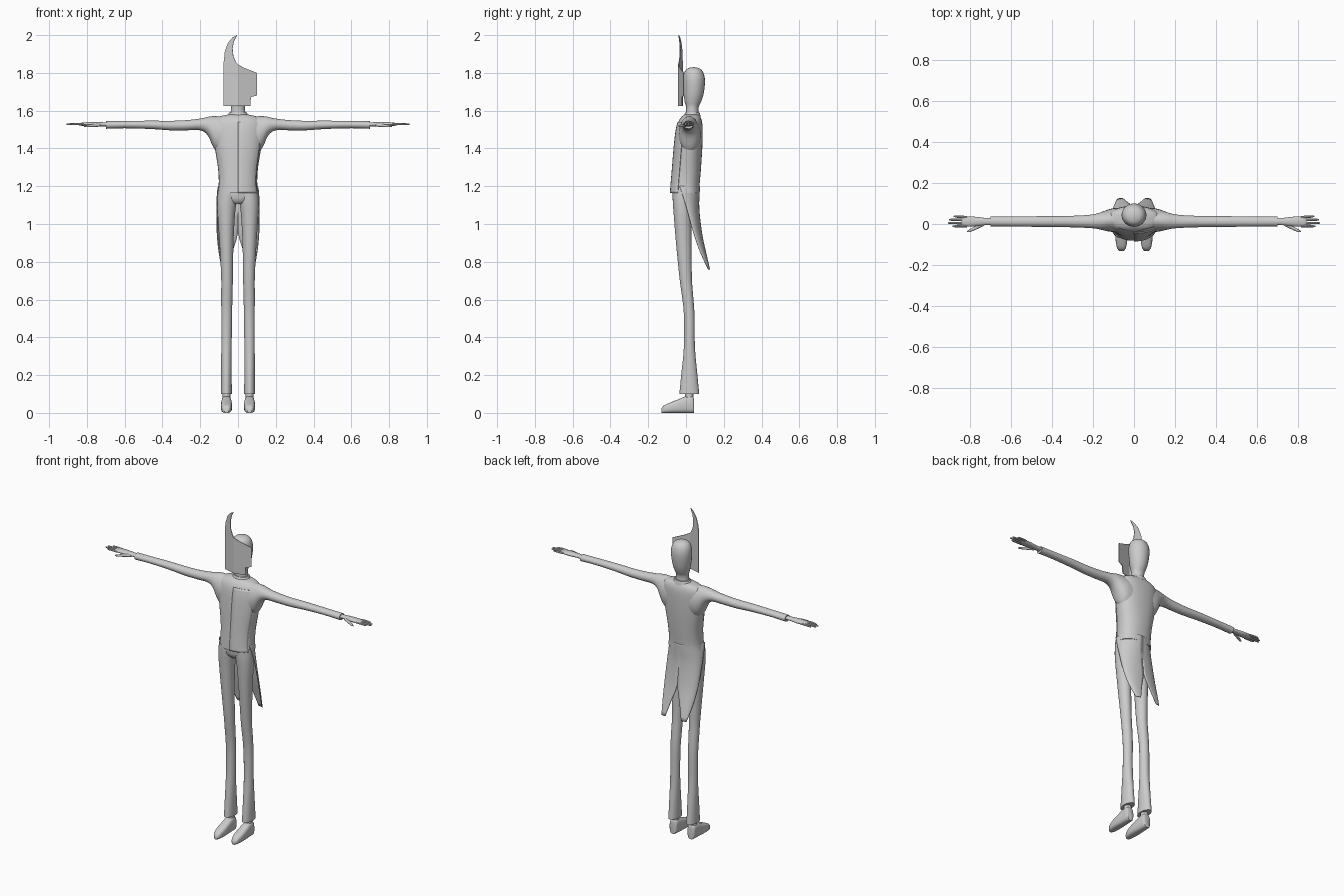
import bpy, bmesh, math

GREY = bpy.data.materials.new("plain_grey")
GREY.diffuse_color = (0.6, 0.6, 0.6, 1)


def finish(name, bm, mirror=False, thick=0.0, smooth=True):
    bmesh.ops.recalc_face_normals(bm, faces=bm.faces)
    me = bpy.data.meshes.new(name)
    bm.to_mesh(me)
    bm.free()
    me.materials.append(GREY)
    ob = bpy.data.objects.new(name, me)
    bpy.context.collection.objects.link(ob)
    if smooth:
        bpy.ops.object.select_all(action='DESELECT')
        ob.select_set(True)
        bpy.context.view_layer.objects.active = ob
        bpy.ops.object.shade_smooth_by_angle(angle=math.radians(42))
    if thick:
        mod = ob.modifiers.new("thickness", 'SOLIDIFY')
        mod.thickness = thick
        mod.offset = 0
    if mirror:
        ob.modifiers.new("mirror", 'MIRROR')
    return ob


def refine(rows, steps=3):
    """Smoothly interpolate stations with a Catmull-Rom curve."""
    out = []
    for i in range(len(rows) - 1):
        p0, p1, p2 = rows[max(i - 1, 0)], rows[i], rows[i + 1]
        p3 = rows[min(i + 2, len(rows) - 1)]
        for k in range(steps):
            t = k / steps
            row = []
            for a, b, c, d in zip(p0, p1, p2, p3):
                v = b + 0.5 * t * (c - a + t * (2*a - 5*b + 4*c - d + t * (3*(b - c) + d - a)))
                row.append(v)
            out.append(row)
    return out + [list(rows[-1])]


def grid(bm, rows, closed):
    vs = [[bm.verts.new(p) for p in r] for r in rows]
    n = len(vs[0])
    for a, b in zip(vs, vs[1:]):
        for j in range(n if closed else n - 1):
            k = (j + 1) % n
            bm.faces.new((a[j], a[k], b[k], b[j]))
    return vs


def power(v, e):
    return math.copysign(abs(v) ** e, v)


def loft(name, rows, axis='z', e=1.0, n=24, mirror=False, steps=3):
    """Stations are (position, centre_a, radius_a, centre_b, radius_b)."""
    rings = []
    for t, a, ra, b, rb in refine(rows, steps):
        ring = []
        for i in range(n):
            w = math.tau * i / n
            p, q = a + ra * power(math.cos(w), e), b + rb * power(math.sin(w), e)
            ring.append({'z': (p, q, t), 'x': (t, p, q), 'y': (p, t, q)}[axis])
        rings.append(ring)
    bm = bmesh.new()
    vs = grid(bm, rings, True)
    bm.faces.new(vs[0])
    bm.faces.new(vs[-1])
    return finish(name, bm, mirror)


# Jacket body
body = [(1.165, 0, .108, -.005, .076), (1.21, 0, .102, -.003, .075),
        (1.29, 0, .105, .004, .075), (1.40, 0, .122, .012, .074),
        (1.49, 0, .132, .018, .070), (1.54, 0, .130, .022, .063),
        (1.567, 0, .105, .026, .050), (1.58, 0, .05, .030, .036)]
loft("jacket_body", body, e=.88, n=32)

# Overlapping front flap
rows = []
for z, cx, rx, cy, ry in refine(body[:6]):
    row = []
    for i in range(9):
        w = math.radians(-90 + i * 8)
        row.append((power(math.cos(w), .88) * (rx + .002) if i else 0,
                    cy + power(math.sin(w), .88) * (ry + .002), z))
    rows.append(row)
bm = bmesh.new()
grid(bm, rows, False)
finish("jacket_flap", bm, thick=.004)

# Collar around the neck
loft("collar", [(1.565, 0, .062, .032, .046), (1.58, 0, .052, .033, .042),
                (1.59, 0, .046, .034, .038)])

# Sleeves, flaring into the shoulders
loft("sleeve", [(.05, .02, .060, 1.470, .098), (.10, .019, .058, 1.473, .097),
                (.13, .017, .052, 1.488, .083), (.16, .015, .043, 1.518, .049),
                (.20, .013, .034, 1.527, .031), (.27, .012, .029, 1.523, .027),
                (.36, .012, .027, 1.521, .025), (.46, .012, .026, 1.525, .022),
                (.60, .012, .024, 1.526, .019), (.70, .012, .024, 1.524, .020)],
     'x', mirror=True)

# Hands
loft("palm", [(.68, .012, .016, 1.527, .011), (.73, .012, .018, 1.528, .011),
              (.78, .012, .024, 1.528, .012), (.82, .012, .025, 1.528, .009),
              (.84, .012, .022, 1.528, .006)], 'x', n=16, mirror=True)
for i, tip in enumerate((.885, .908, .903, .88)):
    y = -.010 + i * .0145
    z = 1.528
    loft("finger", [(.815, y, .006, z, .006), (.85, y * 1.05, .0062, z + .001, .006),
                    (tip - .01, y * 1.1, .005, z, .005), (tip, y * 1.1, .002, z, .002)],
         'x', n=8, mirror=True, steps=2)
loft("thumb", [(.73, .002, .010, 1.524, .009), (.77, -.018, .009, 1.521, .008),
               (.80, -.032, .007, 1.518, .006), (.814, -.037, .003, 1.517, .003)],
     'x', n=10, mirror=True)

# Split coat tails: rows of (z, inner x, outer x, inner y, outer y)
tails = [(1.20, 0, .103, .072, -.035), (1.165, 0, .109, .070, -.022),
         (1.08, 0, .112, .068, .004), (.95, .001, .110, .083, .040),
         (.85, .030, .100, .104, .075), (.76, .055, .083, .125, .116)]
rows = []
for z, xi, xo, yi, yo in refine(tails):
    rows.append([(xi + (xo - xi) * math.sin(w), yo + (yi - yo) * math.cos(w), z)
                 for w in (math.pi / 2 * i / 10 for i in range(11))])
bm = bmesh.new()
grid(bm, rows, False)
finish("coat_tail", bm, mirror=True, thick=.005)

# Trousers
loft("trouser_seat", [(1.105, 0, .035, -.020, .030), (1.125, 0, .085, -.018, .048),
                      (1.16, 0, .102, -.010, .062), (1.20, 0, .098, -.004, .066)])
loft("trouser_leg", [(.10, .0615, .029, .0175, .0525), (.20, .0615, .028, .0175, .043),
                     (.35, .061, .0275, .018, .029), (.52, .060, .0285, .017, .028),
                     (.63, .059, .030, .007, .030), (.72, .058, .031, -.002, .033),
                     (.90, .061, .037, -.012, .041), (1.05, .062, .046, -.018, .047),
                     (1.12, .058, .051, -.021, .049), (1.18, .054, .052, -.015, .056)],
     mirror=True)

# Ankles and shoes
loft("ankle", [(.06, .061, .021, .016, .022), (.13, .061, .020, .017, .022)],
     n=16, mirror=True)
loft("shoe", [(.042, .061, .020, .036, .036), (.034, .061, .025, .044, .044),
              (.0, .061, .027, .044, .044), (-.04, .061, .029, .036, .036),
              (-.085, .061, .028, .027, .027), (-.118, .061, .021, .019, .019),
              (-.131, .061, .011, .010, .010)], 'y', e=.65, n=20, mirror=True)

# Head and neck
loft("head", [(1.55, 0, .044, .034, .036), (1.60, 0, .038, .033, .033),
              (1.625, 0, .038, .034, .035), (1.645, 0, .043, .036, .043),
              (1.68, 0, .052, .040, .051), (1.73, 0, .059, .043, .056),
              (1.775, 0, .060, .043, .056), (1.808, 0, .050, .041, .047),
              (1.824, 0, .032, .040, .030), (1.830, 0, .006, .040, .006)])

# Creased half-horned mask, folded along the centre line
left = [(0, 1.625), (-.075, 1.625), (-.075, 1.86), (-.069, 1.915), (-.052, 1.96),
        (-.03, 1.986), (-.005, 2.0), (-.022, 1.965), (-.029, 1.93), (-.025, 1.89),
        (-.013, 1.86), (0, 1.845)]
right = [(0, 1.845), (.03, 1.828), (.10, 1.80), (.10, 1.68), (.068, 1.672),
         (.065, 1.625), (0, 1.625)]
bm = bmesh.new()
for outline in (left, right):
    bm.faces.new([bm.verts.new((x, -.040 + .28 * abs(x), z)) for x, z in outline])
bmesh.ops.remove_doubles(bm, verts=bm.verts, dist=.0001)
finish("mask", bm, thick=.004, smooth=False)
